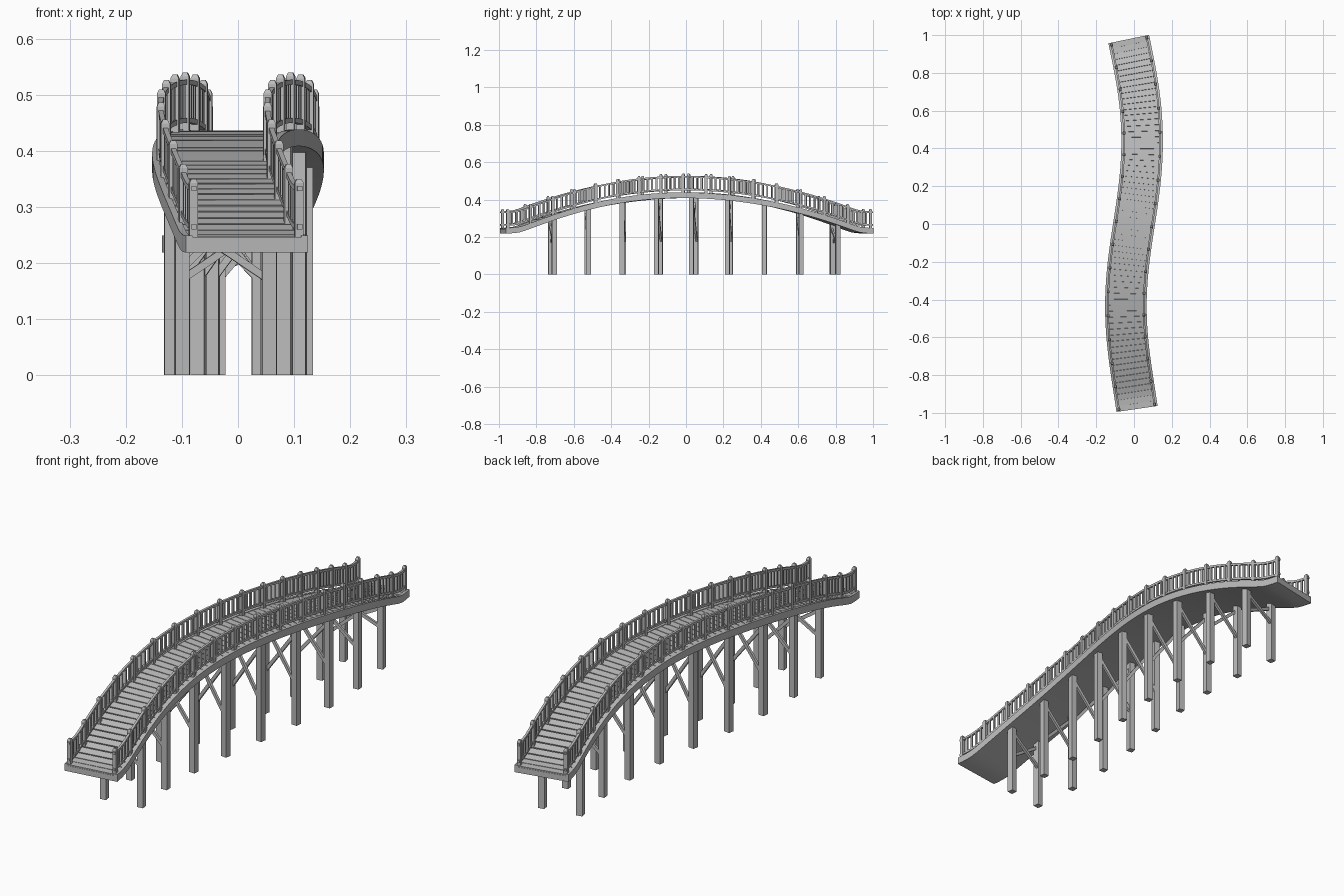
import bpy, bmesh, math
from mathutils import Vector, Matrix

if "Cube" in bpy.data.objects:
    bpy.data.objects.remove(bpy.data.objects["Cube"], do_unlink=True)

END = 0.979          # half length of the walkway
POSTS = 17           # rail posts per side
PLANKS = 64
RAIL_X = 0.095       # rail offset from the centre line
LEG_X = 0.078        # leg offset from the centre line

grey = bpy.data.materials.new("weathered_grey")
grey.use_nodes = True
grey.diffuse_color = (0.5, 0.5, 0.5, 1)
grey.node_tree.nodes["Principled BSDF"].inputs["Base Color"].default_value = (0.5, 0.5, 0.5, 1)


# S-shaped centre line with an arched height that levels out at both ends
def centre(y):
    x = 0.043 * math.sin(3.6 * y) - 0.012 * (max(0, y - 0.6) / 0.38) ** 2
    arch = 0.436 - 0.23 * y * y
    z = 0.5 * (arch + 0.245 + math.sqrt((arch - 0.245) ** 2 + 0.0002))
    return Vector((x, y, z))


def frame(y):
    """Position, sideways direction and slope direction at y."""
    along = (centre(y + 0.005) - centre(y - 0.005)).normalized()
    side = Vector((along.y, -along.x, 0)).normalized()
    return centre(y), side, along


def finish(bm, name, smooth=False):
    bmesh.ops.recalc_face_normals(bm, faces=bm.faces)
    mesh = bpy.data.meshes.new(name)
    bm.to_mesh(mesh)
    bm.free()
    mesh.materials.append(grey)
    obj = bpy.data.objects.new(name, mesh)
    bpy.context.collection.objects.link(obj)
    if smooth:
        bpy.ops.object.select_all(action='DESELECT')
        obj.select_set(True)
        bpy.context.view_layer.objects.active = obj
        bpy.ops.object.shade_smooth_by_angle(angle=math.radians(30))
    return obj


def add_box(bm, middle, x_axis, y_axis, size):
    """Box with its local x and y along the given axes."""
    z_axis = x_axis.cross(y_axis).normalized()
    rot = Matrix((x_axis, y_axis, z_axis)).transposed().to_4x4()
    mat = Matrix.Translation(middle) @ rot @ Matrix.Diagonal((*size, 1))
    return bmesh.ops.create_cube(bm, size=1, matrix=mat)["verts"]


def sweep(bm, profile, steps=80):
    """Carry a closed (side, up) profile along the centre line."""
    rings = []
    for i in range(steps + 1):
        p, side, _ = frame(-END + 2 * END * i / steps)
        rings.append([bm.verts.new(p + side * s + Vector((0, 0, h))) for s, h in profile])
    for a, b in zip(rings, rings[1:]):
        for k in range(len(profile)):
            n = (k + 1) % len(profile)
            bm.faces.new((a[k], a[n], b[n], b[k]))
    bm.faces.new(rings[0])
    bm.faces.new(rings[-1])


def rect(x, z, w, h):
    return [(x - w / 2, z - h / 2), (x + w / 2, z - h / 2),
            (x + w / 2, z + h / 2), (x - w / 2, z + h / 2)]


def spaced(count):
    return [-END + 0.012 + (2 * END - 0.024) * i / (count - 1) for i in range(count)]


# Deck slab with a raised curb on each edge
bm = bmesh.new()
sweep(bm, [(-0.11, -0.028), (0.11, -0.028), (0.11, 0.002), (0.098, 0.002),
           (0.098, -0.005), (-0.098, -0.005), (-0.098, 0.002), (-0.11, 0.002)])
finish(bm, "deck", smooth=True)

# Cross planks
bm = bmesh.new()
pitch = 2 * END / PLANKS
for i in range(PLANKS):
    p, side, along = frame(-END + pitch * (i + 0.5))
    up = side.cross(along)
    add_box(bm, p - up * 0.004, side, along, (0.196, pitch * 0.92, 0.008))
finish(bm, "planks")

# Top and bottom hand rails
for name, height in (("top_rail", 0.086), ("bottom_rail", 0.018)):
    bm = bmesh.new()
    for s in (-1, 1):
        sweep(bm, rect(s * RAIL_X, height, 0.009, 0.009))
    finish(bm, name, smooth=True)

# Rail posts with tapered tops, and balusters between them
posts, balusters = bmesh.new(), bmesh.new()
UP = Vector((0, 0, 1))
stations = spaced(POSTS)
gap = stations[1] - stations[0]
for i, y0 in enumerate(stations):
    for s in (-1, 1):
        p, side, _ = frame(y0)
        ahead = UP.cross(side)
        foot = p + side * s * RAIL_X
        add_box(posts, foot + UP * 0.046, side, ahead, (0.015, 0.015, 0.1))
        cap = add_box(posts, foot + UP * 0.0995, side, ahead, (0.015, 0.015, 0.007))
        top = foot + UP * 0.103
        for v in cap:
            if v.co.z > foot.z + 0.1:
                v.co = top + (v.co - top) * 0.55
        if i == POSTS - 1:
            continue
        for k in range(1, 5):
            p, side, _ = frame(y0 + gap * k / 5)
            add_box(balusters, p + side * s * RAIL_X + UP * 0.052, side,
                    UP.cross(side), (0.007, 0.009, 0.068))
finish(posts, "rail_posts")
finish(balusters, "balusters")

# Support legs in pairs, each pair tied by crossed braces
legs, braces = bmesh.new(), bmesh.new()
for i in range(9):
    p, side, _ = frame(-0.715 + 0.189 * i)
    ahead = UP.cross(side)
    base = Vector((p.x, p.y, 0))
    height = p.z - 0.015
    low, high = 0.17, p.z - 0.045
    for s in (-1, 1):
        add_box(legs, base + side * s * LEG_X + UP * height / 2, side, ahead,
                (0.025, 0.025, height))
        a = base - side * s * LEG_X + UP * low
        b = base + side * s * LEG_X + UP * high
        run = (b - a).normalized()
        add_box(braces, (a + b) / 2 + ahead * s * 0.005, run, ahead,
                ((b - a).length + 0.012, 0.01, 0.013))
finish(legs, "support_legs")
finish(braces, "cross_braces")
